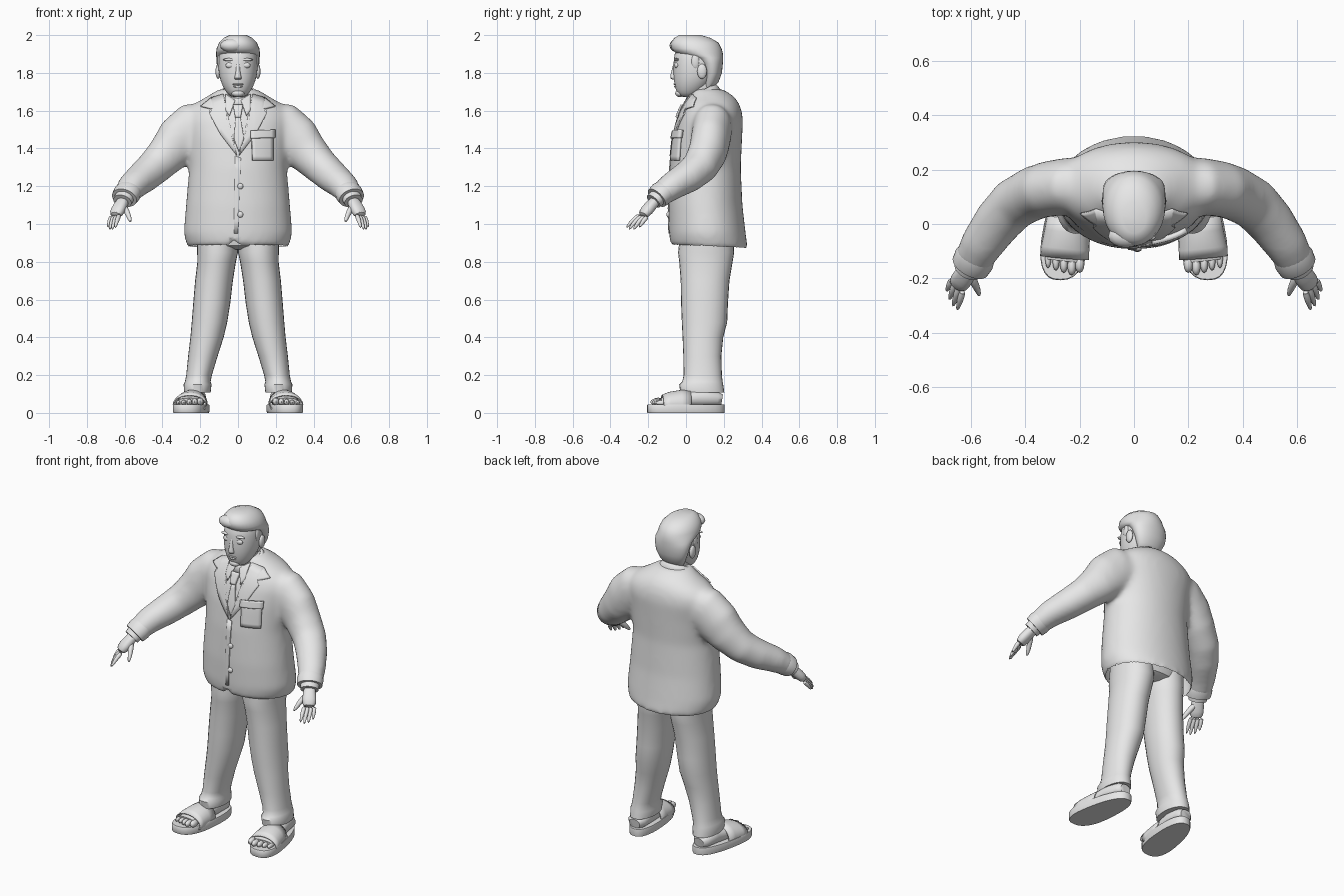
import bpy, bmesh, math
from mathutils import Vector
from mathutils.bvhtree import BVHTree

if "Cube" in bpy.data.objects:
    bpy.data.objects.remove(bpy.data.objects["Cube"])

clay = bpy.data.materials.new("pale grey")
clay.use_nodes = True
clay.diffuse_color = (0.8, 0.8, 0.8, 1)
clay.node_tree.nodes["Principled BSDF"].inputs["Base Color"].default_value = (0.8, 0.8, 0.8, 1)


def finish(name, bm, subsurf=0, thick=0, angle=50, recalc=True):
    if recalc:
        bmesh.ops.recalc_face_normals(bm, faces=bm.faces)
    mesh = bpy.data.meshes.new(name)
    bm.to_mesh(mesh)
    bm.free()
    mesh.materials.append(clay)
    ob = bpy.data.objects.new(name, mesh)
    bpy.context.collection.objects.link(ob)
    if thick:
        mod = ob.modifiers.new("thickness", 'SOLIDIFY')
        mod.thickness, mod.offset = thick, 1
    if subsurf:
        ob.modifiers.new("rounding", 'SUBSURF').levels = subsurf
        ob.modifiers["rounding"].render_levels = subsurf
    bpy.ops.object.select_all(action='DESELECT')
    ob.select_set(True)
    bpy.context.view_layer.objects.active = ob
    bpy.ops.object.shade_smooth_by_angle(angle=math.radians(angle))
    return ob


def loft(bm, rings, n=24, p=2.3, caps=True):
    """Skin rings given as (centre, half axis, half axis) with superellipse sections."""
    def power(v):
        return math.copysign(abs(v) ** (2 / p), v)
    loops = []
    for c, u, v in rings:
        angles = [2 * math.pi * i / n for i in range(n)]
        loops.append([bm.verts.new(c + u * power(math.cos(a)) + v * power(math.sin(a))) for a in angles])
    for a, b in zip(loops, loops[1:]):
        for i in range(n):
            j = (i + 1) % n
            bm.faces.new((a[i], a[j], b[j], b[i]))
    if caps:
        bm.faces.new(loops[0])
        bm.faces.new(loops[-1])
    return bm


def stack(rows, s=1):
    """Level rings from (z, x centre, x radius, y front, y back)."""
    return [(Vector((s * x, (f + b) / 2, z)), Vector((r, 0, 0)), Vector((0, (b - f) / 2, 0)))
            for z, x, r, f, b in rows]


def tube(rows, s=1):
    """Rings square to a path of (x, y, z, side radius, upward radius)."""
    pts = [Vector((s * r[0], r[1], r[2])) for r in rows]
    rings = []
    for i, r in enumerate(rows):
        d = (pts[min(i + 1, len(pts) - 1)] - pts[max(i - 1, 0)]).normalized()
        side = d.cross(Vector((0, 0, 1))).normalized()
        rings.append((pts[i], side * r[3], side.cross(d) * r[4]))
    return rings


def ball(bm, centre, radii, seg=16):
    new = bmesh.ops.create_uvsphere(bm, u_segments=seg, v_segments=seg // 2, radius=1)["verts"]
    for v in new:
        v.co = Vector([c + a * r for c, a, r in zip(centre, v.co, radii)])
    return bm


# Jacket: body and sleeves fused into one smooth shell
body = [(.88, 0, .268, -.082, .328), (.95, 0, .288, -.09, .316), (1.1, 0, .276, -.093, .299),
        (1.3, 0, .258, -.086, .29), (1.45, 0, .27, -.07, .297), (1.55, 0, .285, -.045, .302),
        (1.6, 0, .27, -.025, .295), (1.64, 0, .225, -.005, .28), (1.675, 0, .165, .02, .255),
        (1.715, 0, .1, .035, .195)]
sleeve = [(.13, .14, 1.52, .1, .12), (.24, .14, 1.505, .105, .14), (.31, .13, 1.445, .103, .132),
          (.365, .115, 1.38, .1, .113), (.44, .075, 1.303, .096, .094), (.5, .01, 1.25, .09, .086),
          (.56, -.075, 1.2, .08, .074), (.597, -.142, 1.15, .07, .061)]
bm = loft(bmesh.new(), stack(body), 48, 2.08)
for s in (1, -1):
    loft(bm, tube(sleeve, s), 32, 2.1)
jacket = finish("jacket", bm)
fuse = jacket.modifiers.new("fuse", 'REMESH')
fuse.mode, fuse.voxel_size, fuse.use_smooth_shade = 'VOXEL', .014, True
soften = jacket.modifiers.new("soften", 'SMOOTH')
soften.factor, soften.iterations = .5, 18
fused = bpy.data.meshes.new_from_object(jacket.evaluated_get(bpy.context.evaluated_depsgraph_get()))
bpy.data.objects.remove(jacket)
bm = bmesh.new()
bm.from_mesh(fused)
skin = BVHTree.FromBMesh(bm)
hem = [f for f in bm.faces if f.normal.z < -.8 and f.calc_center_median().z < .95]
bmesh.ops.delete(bm, geom=hem, context='FACES')
for v in bm.verts:  # back hem drops lower and the front hem parts slightly
    if v.co.z < .97:
        v.co.z -= .05 * (v.co.y - .05) * (.97 - v.co.z) / .09
        if v.co.y < 0 and abs(v.co.x + .02) < .03:
            v.co.z += .8 * (.03 - abs(v.co.x + .02)) * (v.co.z < .92)
finish("jacket", bm, angle=60, recalc=False)


def patch(name, outline, thick, mirror=False):
    """Cloth piece outlined in (x, z), laid on the front of the jacket."""
    for s in ((1, -1) if mirror else (1,)):
        bm = bmesh.new()
        bm.faces.new([bm.verts.new((s * x, -1, z)) for x, z in outline])
        bmesh.ops.triangulate(bm, faces=bm.faces)
        bmesh.ops.subdivide_edges(bm, edges=bm.edges, cuts=5, use_grid_fill=True)
        for v in bm.verts:
            hit = skin.ray_cast(v.co, Vector((0, 1, 0)))[0]
            v.co.y = hit.y if hit else .04
        bm.normal_update()
        for f in bm.faces:
            if f.normal.y > 0:
                f.normal_flip()
        side = "" if not mirror else ("left_" if s > 0 else "right_")
        finish(side + name, bm, thick=thick, angle=35, recalc=False)


# Lapels, shirt collar, tie, pocket and front edge
patch("lapel", [(.075, 1.685), (.14, 1.665), (.195, 1.62), (.135, 1.605), (.15, 1.58),
                (.09, 1.47), (.005, 1.36), (.045, 1.5), (.07, 1.6)], .008, True)
patch("shirt_collar", [(.015, 1.65), (.065, 1.685), (.065, 1.6), (.045, 1.57)], .01, True)
patch("tie_blade", [(-.012, 1.57), (.012, 1.57), (.032, 1.45), (.005, 1.38), (-.022, 1.45)], .008)
patch("tie_knot", [(-.026, 1.625), (.026, 1.625), (.014, 1.56), (-.014, 1.56)], .018)
patch("chest_pocket", [(.07, 1.475), (.182, 1.485), (.182, 1.335), (.075, 1.335)], .012)
patch("pocket_flap", [(.064, 1.49), (.188, 1.497), (.188, 1.455), (.064, 1.45)], .02)
patch("front_edge", [(-.015, 1.36), (.015, 1.35), (.0, .95), (-.022, .95)], .005)
for i, z in enumerate((1.2, 1.05)):
    y = skin.ray_cast(Vector((.012, -1, z)), Vector((0, 1, 0)))[0].y
    finish("button_%d" % (i + 1), ball(bmesh.new(), (.012, y - .002, z), (.016, .01, .016)))

# Upright jacket collar, lower at the front
bm = loft(bmesh.new(), [(Vector((0, .09, 1.655)), Vector((.125, 0, 0)), Vector((0, .1, .035))),
                        (Vector((0, .083, 1.69)), Vector((.095, 0, 0)), Vector((0, .08, .037))),
                        (Vector((0, .08, 1.7)), Vector((.08, 0, 0)), Vector((0, .073, .037)))],
          32, 2, False)
finish("jacket_collar", bm, thick=.007)

# Neck and head
finish("neck", loft(bmesh.new(), stack([(1.58, 0, .068, .0, .15), (1.64, 0, .062, .002, .145),
                                      (1.76, 0, .065, .0, .15)])))
skull = [(1.67, 0, .033, -.025, .04), (1.69, 0, .058, -.048, .08), (1.73, 0, .083, -.06, .12),
         (1.78, 0, .1, -.068, .16), (1.84, 0, .106, -.067, .18), (1.9, 0, .102, -.064, .175),
         (1.95, 0, .08, -.04, .15)]
finish("head", loft(bmesh.new(), stack(skull), 32, 2.1), 1)
hair = [(1.715, 0, .055, .09, .14), (1.75, 0, .08, .09, .172), (1.8, 0, .102, .09, .19),
        (1.85, 0, .113, .07, .195), (1.88, 0, .115, .035, .196), (1.905, 0, .116, -.055, .195),
        (1.93, 0, .113, -.078, .188), (1.96, 0, .1, -.08, .172), (1.985, 0, .076, -.062, .13),
        (2.0, 0, .045, -.035, .08)]
finish("hair", loft(bmesh.new(), stack(hair), 32, 2.05))
finish("hair_quiff", ball(bmesh.new(), (-.03, -.045, 1.945), (.065, .042, .036)))

# Face features
nose = [(1.764, 0, .017, -.074, -.05), (1.772, 0, .021, -.086, -.05), (1.788, 0, .015, -.083, -.05),
        (1.825, 0, .01, -.073, -.05), (1.86, 0, .012, -.065, -.05)]
finish("nose", loft(bmesh.new(), stack(nose), 12, 2), 1)
finish("upper_lip", ball(bmesh.new(), (0, -.055, 1.74), (.03, .011, .006)))
finish("lower_lip", ball(bmesh.new(), (0, -.052, 1.728), (.025, .012, .007)))
finish("chin", ball(bmesh.new(), (0, -.033, 1.692), (.034, .024, .02)))
for s, side in ((1, "left_"), (-1, "right_")):
    finish(side + "eye", ball(bmesh.new(), (s * .042, -.049, 1.84), (.024, .013, .016)))
    finish(side + "brow", ball(bmesh.new(), (s * .045, -.049, 1.87), (.034, .014, .008)))
    finish(side + "ear", ball(bmesh.new(), (s * .105, .085, 1.808), (.014, .026, .04)))
    finish(side + "sideburn", ball(bmesh.new(), (s * .098, .05, 1.86), (.011, .022, .04)))

    # Cuffs
    bm = loft(bmesh.new(), tube([(.577, -.11, 1.175, .07, .062), (.588, -.13, 1.16, .076, .066),
                                 (.602, -.155, 1.138, .072, .06)], s), 24, 2)
    finish(side + "sleeve_cuff", bm)
    bm = loft(bmesh.new(), tube([(.595, -.14, 1.15, .055, .047), (.612, -.172, 1.12, .052, .044)], s), 24, 2)
    finish(side + "shirt_cuff", bm)

    # Hand with fingers fanned from front to back, and a thumb
    bm = loft(bmesh.new(), tube([(.603, -.15, 1.135, .033, .028), (.617, -.18, 1.105, .036, .028),
                                 (.635, -.205, 1.075, .042, .031), (.652, -.233, 1.04, .036, .024)], s), 16)
    for i, reach in enumerate((.95, 1.05, 1, .8)):
        base = Vector((.628 + .014 * i, -.242 + .013 * i, 1.05 - .003 * i))
        rows = []
        for t, r in ((0, .014), (.55, .0125), (1, .006)):
            rows.append((base.x + .024 * t * reach, base.y - (.08 - .008 * i) * t * reach,
                         base.z - (.04 * t + .036 * t * t) * reach, r, r))
        loft(bm, tube(rows, s), 10, 2)
    loft(bm, tube([(.606, -.18, 1.095, .018, .018), (.588, -.215, 1.065, .016, .017),
                   (.574, -.245, 1.03, .012, .013), (.568, -.265, 1.01, .006, .007)], s), 10, 2)
    finish(side + "hand", bm, 1)

    # Trouser leg with a turned hem
    leg = [(.95, .108, .108, -.03, .25), (.85, .108, .108, -.042, .255), (.8, .113, .102, -.036, .247),
           (.7, .127, .1, -.028, .23), (.58, .139, .098, -.026, .222), (.48, .151, .094, -.022, .218),
           (.4, .164, .088, -.018, .197), (.3, .186, .078, -.014, .187), (.2, .206, .068, -.012, .19),
           (.165, .213, .068, -.02, .194), (.15, .214, .074, -.036, .197), (.107, .215, .07, -.03, .203)]
    finish(side + "trouser_leg", loft(bmesh.new(), stack(leg, s), 28, 2.1))

    # Sandal sole, turned out and wider at the toe
    bm = loft(bmesh.new(), stack([(0, .243, .086, -.204, .204), (.006, .243, .088, -.207, .205),
                                  (.04, .243, .088, -.207, .205), (.045, .243, .086, -.204, .204)], s), 32, 2.5)
    for v in bm.verts:
        v.co.x = s * .243 + (v.co.x - s * .243) * (1 - .7 * v.co.y) - s * .14 * v.co.y
    finish(side + "sandal_sole", bm, angle=40)

    # Sandal band over the instep
    bm = loft(bmesh.new(), tube([(.256, -.125, .045, .084, .045), (.253, -.09, .045, .083, .06),
                                 (.246, -.03, .045, .078, .07), (.24, .02, .045, .074, .072)], s), 28, 2, False)
    for v in bm.verts:
        v.co.z = max(v.co.z, .015)
    finish(side + "sandal_band", bm, thick=.006)

    # Foot and toes
    bm = loft(bmesh.new(), tube([(.222, .19, .07, .035, .028), (.223, .165, .074, .055, .038),
                                 (.23, .08, .08, .06, .05), (.243, -.02, .07, .066, .04),
                                 (.255, -.135, .058, .068, .02)], s), 20)
    for i in range(5):
        size = .021 - .002 * i
        ball(bm, (s * (.2 + .029 * i), -.155 + .009 * abs(i - 1), .043 + size * .8),
             (size * .85, .034, size), 12)
    finish(side + "foot", bm)

# Seat of the trousers, hidden under the jacket hem
seat = [(.865, 0, .1, .03, .2), (.885, 0, .17, -.03, .245), (.95, 0, .22, -.045, .26), (1.05, 0, .22, -.04, .25)]
finish("trouser_seat", loft(bmesh.new(), stack(seat), 32))
